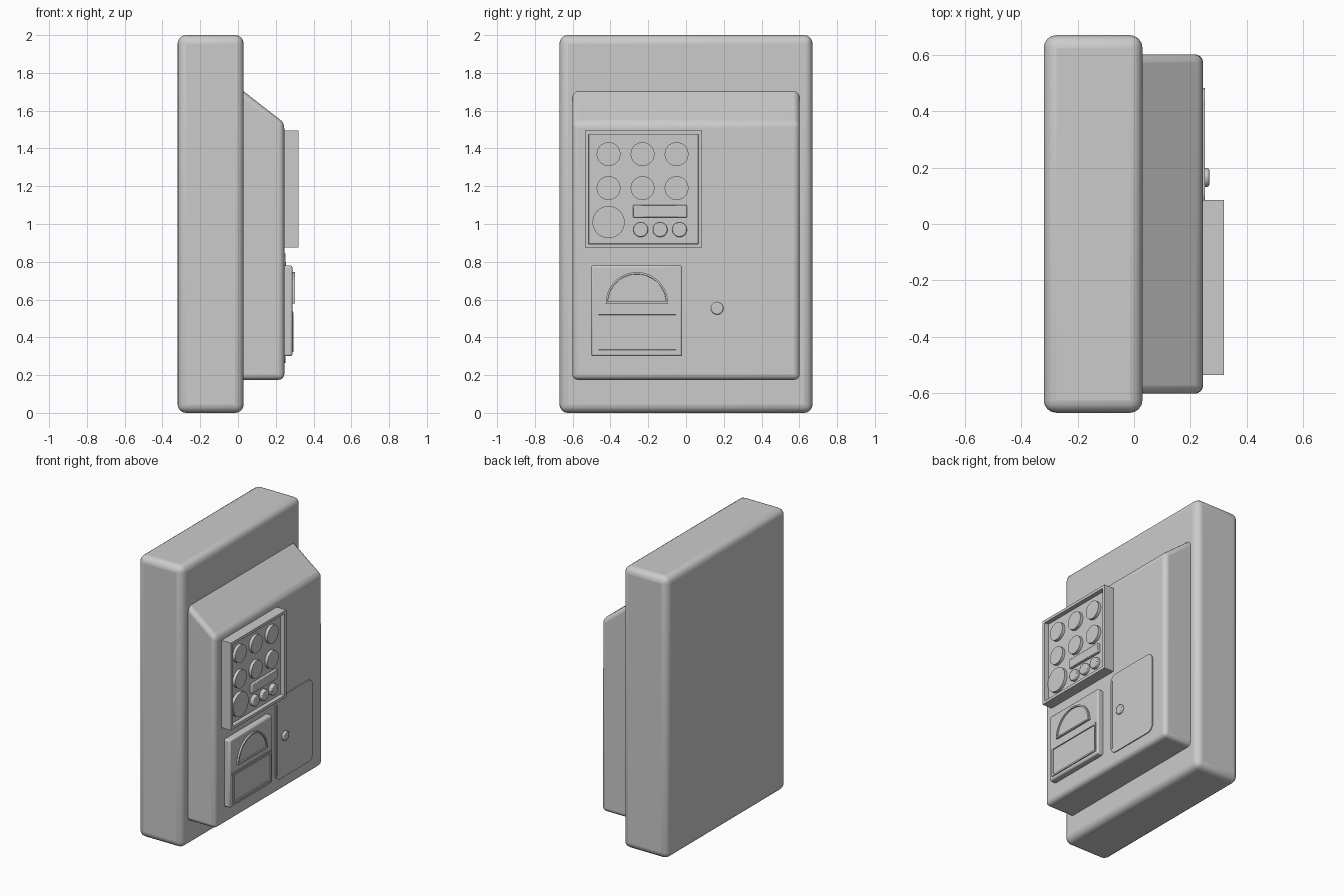
import bpy, bmesh, math
from mathutils import Vector

if "Cube" in bpy.data.objects:
    bpy.data.objects.remove(bpy.data.objects["Cube"])


def finish(bm, name, bevel=0, segments=3):
    bmesh.ops.recalc_face_normals(bm, faces=bm.faces)
    mesh = bpy.data.meshes.new(name)
    bm.to_mesh(mesh)
    bm.free()
    ob = bpy.data.objects.new(name, mesh)
    bpy.context.collection.objects.link(ob)
    if bevel:
        mod = ob.modifiers.new("Bevel", 'BEVEL')
        mod.width = bevel
        mod.segments = segments
        mod.limit_method = 'ANGLE'
        mod.angle_limit = math.radians(25)
    bpy.context.view_layer.objects.active = ob
    ob.select_set(True)
    bpy.ops.object.shade_smooth_by_angle(angle=math.radians(35))
    ob.select_set(False)
    return ob


def plate(name, outline, x0, x1, bevel=0, rim=0, depth=0):
    """Extrude a y-z outline from x0 to x1, optionally sinking the front inside a rim."""
    bm = bmesh.new()
    face = bm.faces.new([bm.verts.new((x1, y, z)) for y, z in outline])
    ext = bmesh.ops.extrude_face_region(bm, geom=[face], use_keep_orig=True)
    for v in [g for g in ext['geom'] if isinstance(g, bmesh.types.BMVert)]:
        v.co.x = x0
    bmesh.ops.recalc_face_normals(bm, faces=bm.faces)
    if rim:
        bmesh.ops.inset_region(bm, faces=[face], thickness=rim, use_even_offset=True)
        bmesh.ops.inset_region(bm, faces=[face], thickness=0.001, use_even_offset=True)
        for v in face.verts:
            v.co.x -= depth
    return finish(bm, name, bevel, 2)


def rect(y0, y1, z0, z1):
    return [(y0, z0), (y1, z0), (y1, z1), (y0, z1)]


def arc(cy, cz, r, a0, a1, n):
    return [(cy + r * math.cos(math.radians(a0 + (a1 - a0) * i / n)),
             cz + r * math.sin(math.radians(a0 + (a1 - a0) * i / n))) for i in range(n + 1)]


def disc(name, y, z, r, x0, x1, bevel=0):
    return plate(name, arc(y, z, r, 0, 360, 40)[:-1], x0, x1, bevel)


def side_profile(name, points, half_width, bevel):
    """Extrude an x-z profile symmetrically along y."""
    bm = bmesh.new()
    face = bm.faces.new([bm.verts.new((x, -half_width, z)) for x, z in points])
    ext = bmesh.ops.extrude_face_region(bm, geom=[face], use_keep_orig=True)
    for v in [g for g in ext['geom'] if isinstance(g, bmesh.types.BMVert)]:
        v.co.y = half_width
    return finish(bm, name, bevel, 4)


# Main cabinet and sloped front housing
side_profile("cabinet", [(-0.32, 0), (0.03, 0), (0.03, 2), (-0.32, 2)], 0.67, 0.045)
side_profile("front_housing", [(-0.05, 0.175), (0.245, 0.175), (0.245, 1.535),
                               (-0.05, 1.765)], 0.602, 0.03)

# Control panel: framed tray with gauges, slot and buttons
plate("control_panel", rect(-0.535, 0.085, 0.875, 1.495), 0.22, 0.32, rim=0.02, depth=0.03)
for row, z in enumerate((1.37, 1.19)):
    for col in range(3):
        disc(f"gauge_{row}_{col}", -0.41 + 0.18 * col, z, 0.063, 0.28, 0.311)
disc("large_dial", -0.41, 1.01, 0.085, 0.28, 0.311)
plate("display_strip", rect(-0.28, 0.005, 1.035, 1.1), 0.28, 0.311, 0.004)
for i in range(3):
    disc(f"button_{i}", -0.24 + 0.103 * i, 0.97, 0.039, 0.28, 0.315, 0.006)

# Lower unit with half-round meter and tray
plate("lower_unit", rect(-0.502, -0.02, 0.3, 0.78), 0.22, 0.288, 0.01)
plate("half_round_meter", arc(-0.26, 0.58, 0.165, 0, 180, 32), 0.27, 0.301, rim=0.01, depth=0.008)
plate("divider_ridge", rect(-0.485, -0.04, 0.532, 0.54), 0.27, 0.292)
plate("tray_frame", rect(-0.475, -0.04, 0.322, 0.532), 0.27, 0.295, rim=0.012, depth=0.012)

# Access door with rounded corners, hinge and knob
r = 0.05
door = (arc(0.482 - r, 0.843 - r, r, 0, 90, 8) + arc(0.065 + r, 0.843 - r, r, 90, 180, 8)
        + arc(0.065 + r, 0.263 + r, r, 180, 270, 8) + arc(0.482 - r, 0.263 + r, r, 270, 360, 8))
plate("access_door", door, 0.22, 0.252)
plate("door_hinge", rect(0.078, 0.084, 0.3, 0.8), 0.23, 0.255)
disc("door_knob", 0.165, 0.553, 0.033, 0.23, 0.267, 0.007)
